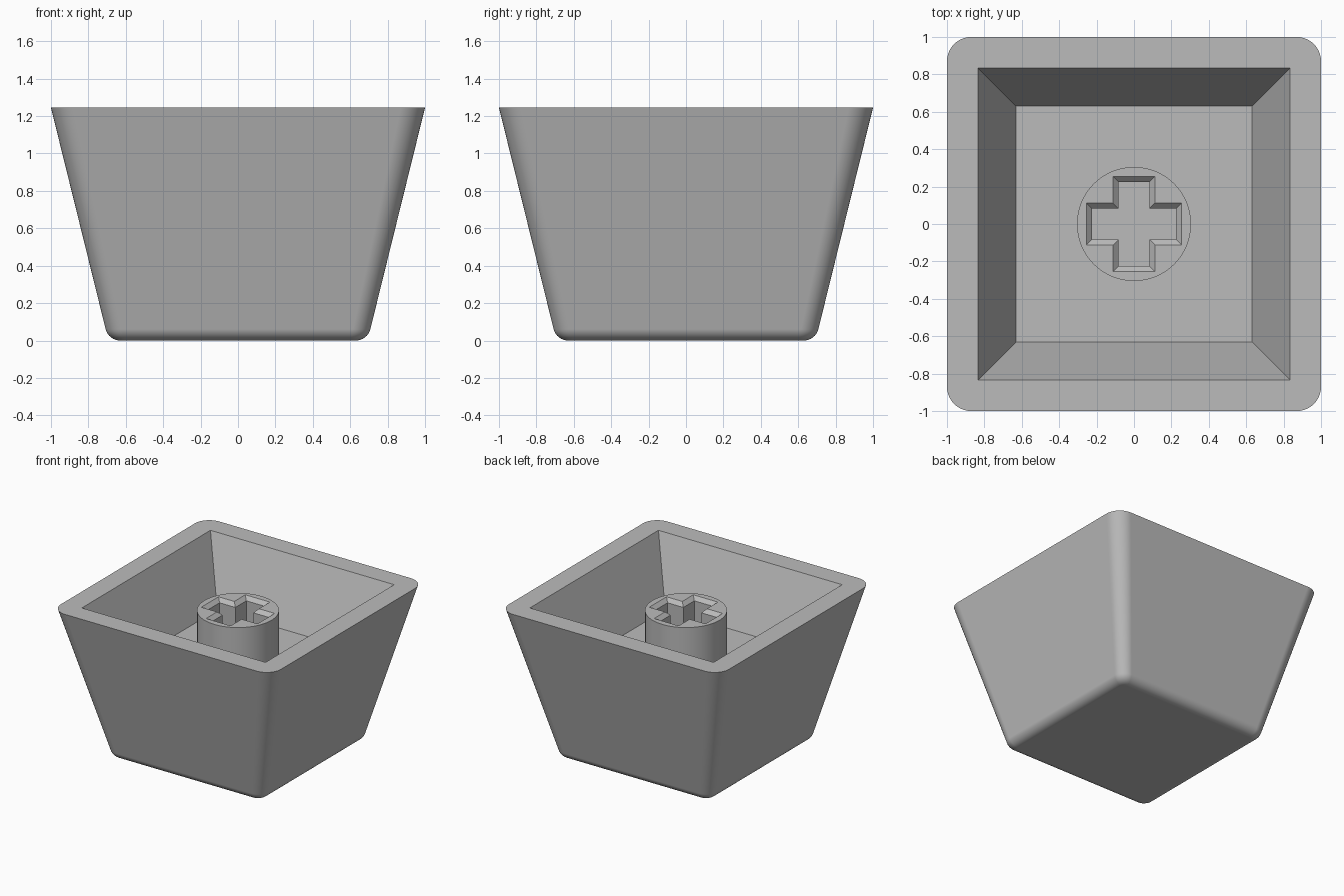
import bpy
import bmesh
from math import cos, sin, pi, radians

if "Cube" in bpy.data.objects:
    bpy.data.objects.remove(bpy.data.objects["Cube"], do_unlink=True)

RIM_Z, FLOOR_Z, STEM_Z = 1.245, 0.725, 1.13

grey = bpy.data.materials.new("grey plastic")
grey.use_nodes = True
colour = (0.5, 0.5, 0.5, 1)
grey.diffuse_color = colour
grey.node_tree.nodes["Principled BSDF"].inputs["Base Color"].default_value = colour


def rounded_square(half, radius, z, steps=10):
    """Points of a square with rounded corners; radius 0 stacks them on the corner."""
    points = []
    for quarter, (sx, sy) in enumerate([(1, 1), (-1, 1), (-1, -1), (1, -1)]):
        for i in range(steps + 1):
            a = pi / 2 * (quarter + i / steps)
            points.append((sx * (half - radius) + radius * cos(a),
                           sy * (half - radius) + radius * sin(a), z))
    return points


def cross(length, width, z):
    """Outline of a plus sign."""
    arm = [(length, -width), (length, width), (width, width)]
    points = []
    for _ in range(4):
        points += [(x, y, z) for x, y in arm]
        arm = [(-y, x) for x, y in arm]
    return points


def circle(radius, z, sides=64):
    return [(radius * cos(2 * pi * i / sides), radius * sin(2 * pi * i / sides), z)
            for i in range(sides)]


def loft(bm, rings):
    """Skin a stack of equal rings and return them as vertices."""
    loops = [[bm.verts.new(p) for p in ring] for ring in rings]
    for low, high in zip(loops, loops[1:]):
        for i in range(len(low)):
            j = (i + 1) % len(low)
            bm.faces.new((low[i], low[j], high[j], high[i]))
    return loops


def loop_edges(bm, loop):
    return [bm.edges.get((v, loop[i - 1])) for i, v in enumerate(loop)]


def finish(name, bm):
    bmesh.ops.recalc_face_normals(bm, faces=bm.faces[:])
    mesh = bpy.data.meshes.new(name)
    bm.to_mesh(mesh)
    bm.free()
    mesh.materials.append(grey)
    obj = bpy.data.objects.new(name, mesh)
    bpy.context.collection.objects.link(obj)
    bpy.ops.object.select_all(action="DESELECT")
    obj.select_set(True)
    bpy.context.view_layer.objects.active = obj
    bpy.ops.object.shade_smooth_by_angle(angle=radians(30))
    weighted = obj.modifiers.new("flat panels", "WEIGHTED_NORMAL")
    weighted.keep_sharp = True
    return obj


# Cap shell: rounded base edge, tapered sides, flat rim, sharp inner cavity
fillet, slope = 0.08, 0.25
sweep = radians(76)
base_half = 0.63
rings = []
for i in range(9):
    a = sweep * i / 8
    out = fillet * sin(a)
    rings.append(rounded_square(base_half + out, 0.03 + out * 0.8, fillet * (1 - cos(a))))
rings += [rounded_square(1.0, 0.13, RIM_Z),
          rounded_square(0.835, 0, RIM_Z),
          rounded_square(0.63, 0, FLOOR_Z)]
bm = bmesh.new()
loops = loft(bm, rings)
bm.faces.new(loops[0])
bm.faces.new(loops[-1])
bmesh.ops.remove_doubles(bm, verts=bm.verts[:], dist=0.0005)
finish("cap_shell", bm)

# Stem: round post with a chamfered cross socket down to the cavity floor
foot_z = FLOOR_Z - 0.02
bm = bmesh.new()
post = loft(bm, [circle(0.305, foot_z), circle(0.305, STEM_Z)])
socket = loft(bm, [cross(0.225, 0.082, foot_z),
                   cross(0.225, 0.082, STEM_Z - 0.03),
                   cross(0.255, 0.112, STEM_Z)])
for end in (0, -1):
    bmesh.ops.triangle_fill(bm, use_beauty=True, use_dissolve=False,
                            edges=loop_edges(bm, post[end]) + loop_edges(bm, socket[end]))
finish("stem", bm)
